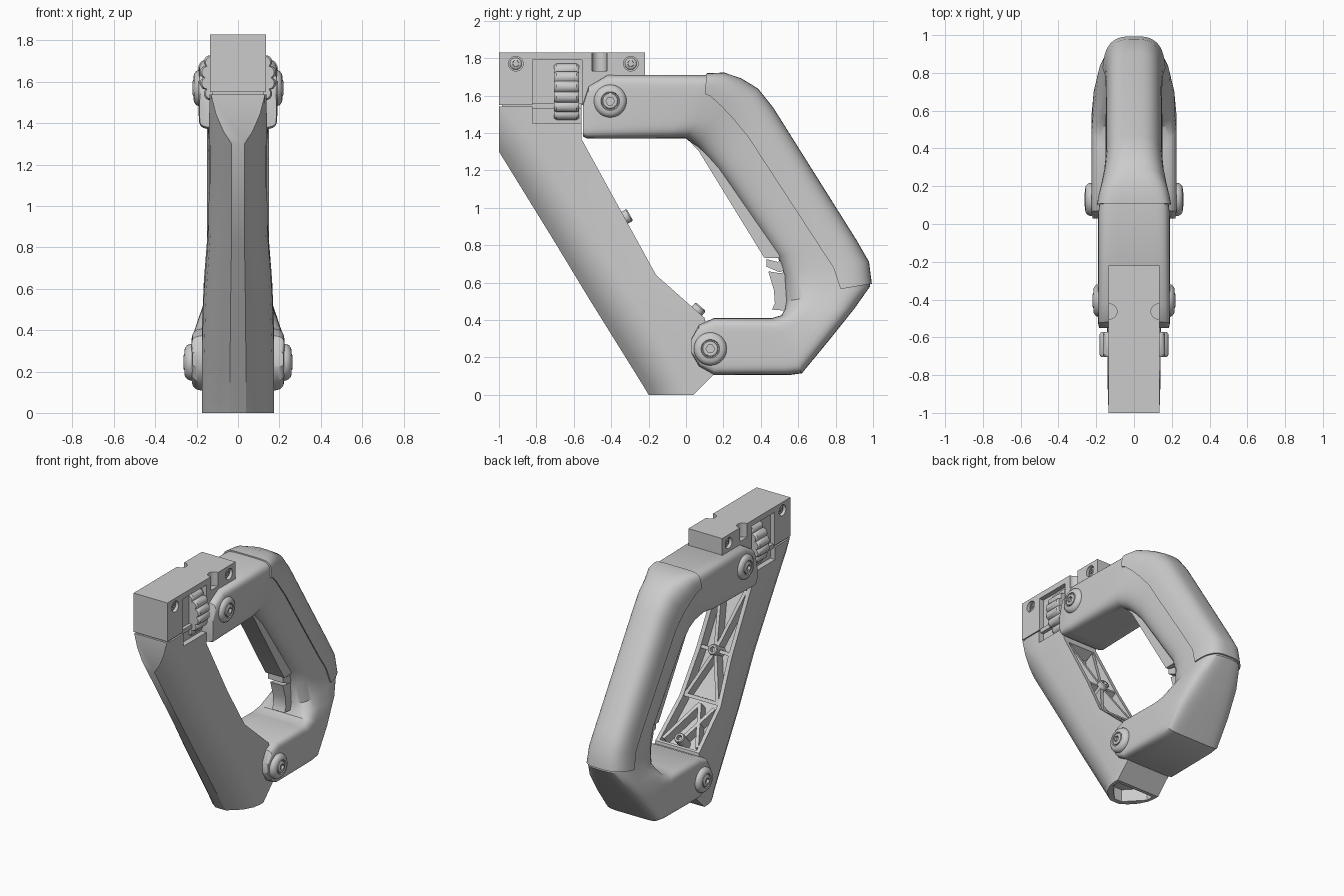
import bpy, bmesh, math
from mathutils import Vector as V

if "Cube" in bpy.data.objects:
    bpy.data.objects.remove(bpy.data.objects["Cube"])


def loft(name, rings, front_cut=None):
    """Skin a list of equal closed rings and cap both ends."""
    bm = bmesh.new()
    vs = [[bm.verts.new(p) for p in r] for r in rings]
    n = len(rings[0])
    for a, b in zip(vs, vs[1:]):
        for i in range(n):
            j = (i + 1) % n
            bm.faces.new((a[i], a[j], b[j], b[i]))
    bm.faces.new(vs[0])
    bm.faces.new(vs[-1])
    bmesh.ops.remove_doubles(bm, verts=bm.verts, dist=1e-5)
    if front_cut is not None:
        g = bm.verts[:] + bm.edges[:] + bm.faces[:]
        bmesh.ops.bisect_plane(bm, geom=g, plane_co=(0, front_cut, 0),
                               plane_no=(0, -1, 0), clear_outer=True)
        bmesh.ops.holes_fill(bm, edges=bm.edges[:], sides=0)
    bmesh.ops.recalc_face_normals(bm, faces=bm.faces)
    me = bpy.data.meshes.new(name)
    bm.to_mesh(me)
    bm.free()
    ob = bpy.data.objects.new(name, me)
    bpy.context.collection.objects.link(ob)
    return ob


def prism(name, pts, axis, a, b):
    put = {'x': lambda p, h: (h, p[0], p[1]),
           'y': lambda p, h: (p[0], h, p[1]),
           'z': lambda p, h: (p[0], p[1], h)}[axis]
    return loft(name, [[put(p, h) for p in pts] for h in (a, b)])


def rect(a, b, c, d):
    return [(a, c), (b, c), (b, d), (a, d)]


def circle(cx, cy, r, n=24):
    return [(cx + r * math.cos(math.tau * i / n), cy + r * math.sin(math.tau * i / n)) for i in range(n)]


def cut(targets, cutter):
    for t in targets:
        m = t.modifiers.new("cut", 'BOOLEAN')
        m.operation, m.solver, m.object = 'DIFFERENCE', 'EXACT', cutter
        bpy.context.view_layer.objects.active = t
        bpy.ops.object.modifier_apply(modifier=m.name)
    bpy.data.objects.remove(cutter)


def bolt(name, y, z, x, s, k=1.0):
    """Domed washer with a recessed hex screw, facing +x or -x."""
    prof = [(.088, -.05), (.088, 0), (.082, .014), (.068, .025), (.05, .027), (.047, .019),
            (.042, .019), (.040, .027), (.034, .031), (.022, .031), (.022, .012)]
    rings = []
    for i, (r, h) in enumerate(prof):
        ring = []
        for j in range(36):
            a = math.tau * j / 36
            q = r * .9 / math.cos(a % (math.pi / 3) - math.pi / 6) if i > 8 else r
            ring.append((s * (x + h * k), y + q * k * math.cos(a), z + q * k * math.sin(a)))
        rings.append(ring)
    return loft(name, rings)


# Front strut: rounded nose, flat back, cut flat at the very front
strut_st = [(-1.148, 1.54, -.56, 1.54, .138), (-1, 1.3, -.56, 1.37, .14), (-.71, .83, -.32, .932, .142),
            (-.51, .5, -.16, .64, .165), (-.323, .2, .1, .41, .175), (-.23, .05, .15, .11, .175),
            (-.2, 0, .04, 0, .175)]
rings = []
for yf, zf, yb, zb, w in strut_st:
    f, b = V((0, yf, zf)), V((0, yb, zb))
    L = (b - f).length
    half = [(.22, 0), (.5, .035), (.76, .085), (.94, .145), (1, .2), (1, L)]
    half = [(x * w, min(d, L)) for x, d in half]
    ring = half + [(-x, d) for x, d in reversed(half)]
    rings.append([f + (b - f) * (d / L) + V((x, 0, 0)) for x, d in ring])
strut = loft("front_strut", rings, front_cut=-1)

# Pocket in the strut's back and opening underneath
N1, NM, N2 = V((0, -.877, -.48)), V((0, -.78, -.63)), V((0, -.663, -.749))
A, B, C = V((0, -.56, 1.37)), V((0, -.16, .64)), V((0, .1, .41))
pocket = []
for p, n, w in [(A.lerp(B, .04), N1, .11), (A.lerp(B, .6), N1, .112), (B, NM, .137), (B.lerp(C, .96), N2, .147)]:
    pocket.append([p + n * d + V((x, 0, 0)) for x, d in [(-w, -.06), (w, -.06), (w, .08), (-w, .08)]])
cut([strut], loft("pocket_cutter", pocket))
shield = [(-.03, -.165), (.03, -.165), (.148, -.04), (.148, .015), (-.148, .015), (-.148, -.04)]
cut([strut], prism("base_cutter", shield, 'z', -.1, .09))


# Truss ribs and screw bosses inside the pocket
def rib(name, p, q, n, w=.012):
    t = (q - p).cross(n).normalized() * w
    return loft(name, [[e + t + n * .006, e - t + n * .006, e - t + n * .09, e + t + n * .09] for e in (p, q)])


def on(a, b, s, x):
    return a.lerp(b, s) + V((x, 0, 0))


for s in (-1, 1):
    rib("upper_rib", on(A, B, .06, s * .1), on(A, B, .58, 0), N1)
    rib("middle_rib", on(A, B, .58, 0), on(A, B, .97, s * .125), N1)
    rib("side_rib", on(A, B, .58, 0), on(A, B, .58, s * .115), N1)
    rib("lower_rib", on(B, C, .03, 0), on(B, C, .9, s * .135), N2)
rib("cross_rib", on(A, B, .98, -.135), on(A, B, .98, .135), N1)
rib("spine_rib", on(B, C, .05, -.12), on(B, C, .8, 0), N2)
for p, n in [(A.lerp(B, .58), N1), (B.lerp(C, .84), N2)]:
    u = n.cross(V((1, 0, 0)))
    prof = [(.036, .09), (.036, -.025), (.031, -.032), (.018, -.032), (.018, .0)]
    loft("screw_boss", [[p + n * d + V((cx, 0, 0)) + u * cy for cx, cy in circle(0, 0, r)] for r, d in prof])

# Clamp block on top with notches and screw holes
block = prism("clamp_block", rect(-1, -.22, 1.55, 1.83), 'x', -.135, .135)
prism("seam_plate", rect(-.985, -.56, 1.53, 1.56), 'x', -.125, .125)
for s in (-1, 1):
    cut([block], prism("notch_cutter", circle(s * .13, -.463, .04), 'z', 1.73, 1.9))
    for y in (-.91, -.295):
        cut([block], prism("hole_cutter", circle(y, 1.77, .039), 'x', s * .11, s * .2))
        bolt("clamp_screw", y, 1.77, .113, s, .36)
    cut([block, strut], prism("window_cutter", rect(-.82, -.555, 1.45, 1.79), 'x', s * .1, s * .3))

# Ribbed adjusting wheel
wheel = []
for y, k in [(-.705, .95), (-.692, 1), (-.585, 1), (-.572, .95)]:
    wheel.append([(k * r * math.cos(a), y, 1.62 + k * r * math.sin(a))
                  for a in [math.tau * i / 108 for i in range(108)]
                  for r in [.168 + .018 * abs(math.sin(a * 9)) ** .6]])
loft("adjusting_wheel", wheel)

# Handle: outer y,z, inner y,z, half width, squareness
st = [(-.55, 1.56, -.55, 1.38, .185, 8), (-.52, 1.65, -.53, 1.37, .19, 8), (-.42, 1.71, -.45, 1.37, .19, 8),
      (.1, 1.71, -.1, 1.37, .19, 6), (.2, 1.715, 0, 1.37, .18, 4.5), (.29, 1.685, .06, 1.32, .165, 3),
      (.38, 1.63, .1, 1.28, .15, 3), (.46, 1.53, .17, 1.2, .142, 3), (.9, .83, .49, .74, .14, 3),
      (.97, .71, .525, .64, .145, 3), (.985, .58, .535, .5, .16, 3), (.9, .46, .53, .46, .19, 4),
      (.76, .285, .51, .425, .215, 5), (.62, .115, .46, .41, .225, 7), (.55, .105, .42, .41, .225, 7),
      (.15, .105, .15, .41, .225, 8), (.07, .15, .07, .375, .225, 8), (.03, .22, .03, .3, .22, 8)]


def section(s, grow=0.0, tmax=1.0, segs=48):
    yo, zo, yi, zi, w, n = s
    o, i = V((0, yo, zo)), V((0, yi, zi))
    o = o + (o - i).normalized() * grow
    ring = []
    for k in range(segs):
        a = math.tau * (k + .5) / segs
        c, d = math.cos(a), math.sin(a)
        x = (w + grow) * math.copysign(abs(c) ** (2 / n), c)
        t = .5 - .5 * math.copysign(abs(d) ** (2 / n), d)
        ring.append(o.lerp(i, min(t, tmax)) + V((x, 0, 0)))
    return ring


loft("handle_frame", [section(s) for s in st])

# Soft pad over the outside of the grip
pad = [(.108, 1.71, .09, 1.37, .188, 6)] + st[4:10] + [(.985, .592, .53, .515, .158, 3)]
cuts = [.32, .36, .42, .46, .46, .46, .42, .36]
pr = [section(s, .009, t) for s, t in zip(pad, cuts)]
ends = [section(pad[0], -.006, .3), section(pad[-1], -.006, .33)]
loft("grip_pad", [ends[0]] + pr + [ends[1]])

# Finger strip and trigger on the inside of the grip
prism("finger_strip", [(-.04, 1.385), (.01, 1.365), (.07, 1.3), (.42, .73), (.49, .73), (.53, .76),
                       (.2, 1.3), (.08, 1.42)], 'x', -.075, .075)
prism("trigger_catch", [(.43, .725), (.43, .685), (.5, .655), (.56, .68), (.54, .74), (.49, .71)], 'x', -.06, .06)
prism("trigger", [(.44, .66), (.47, .56), (.475, .49), (.46, .455), (.53, .45), (.57, .5), (.56, .66), (.5, .65)],
      'x', -.05, .05)

# Pivot bolts on both sides
for s in (-1, 1):
    bolt("upper_pivot_bolt", -.405, 1.57, .188, s)
    bolt("lower_pivot_bolt", .13, .245, .232, s)

# Smooth shading with sharp edges kept
for ob in bpy.data.objects:
    ob.data.shade_smooth()
    ob.data.set_sharp_from_angle(angle=math.radians(32))
